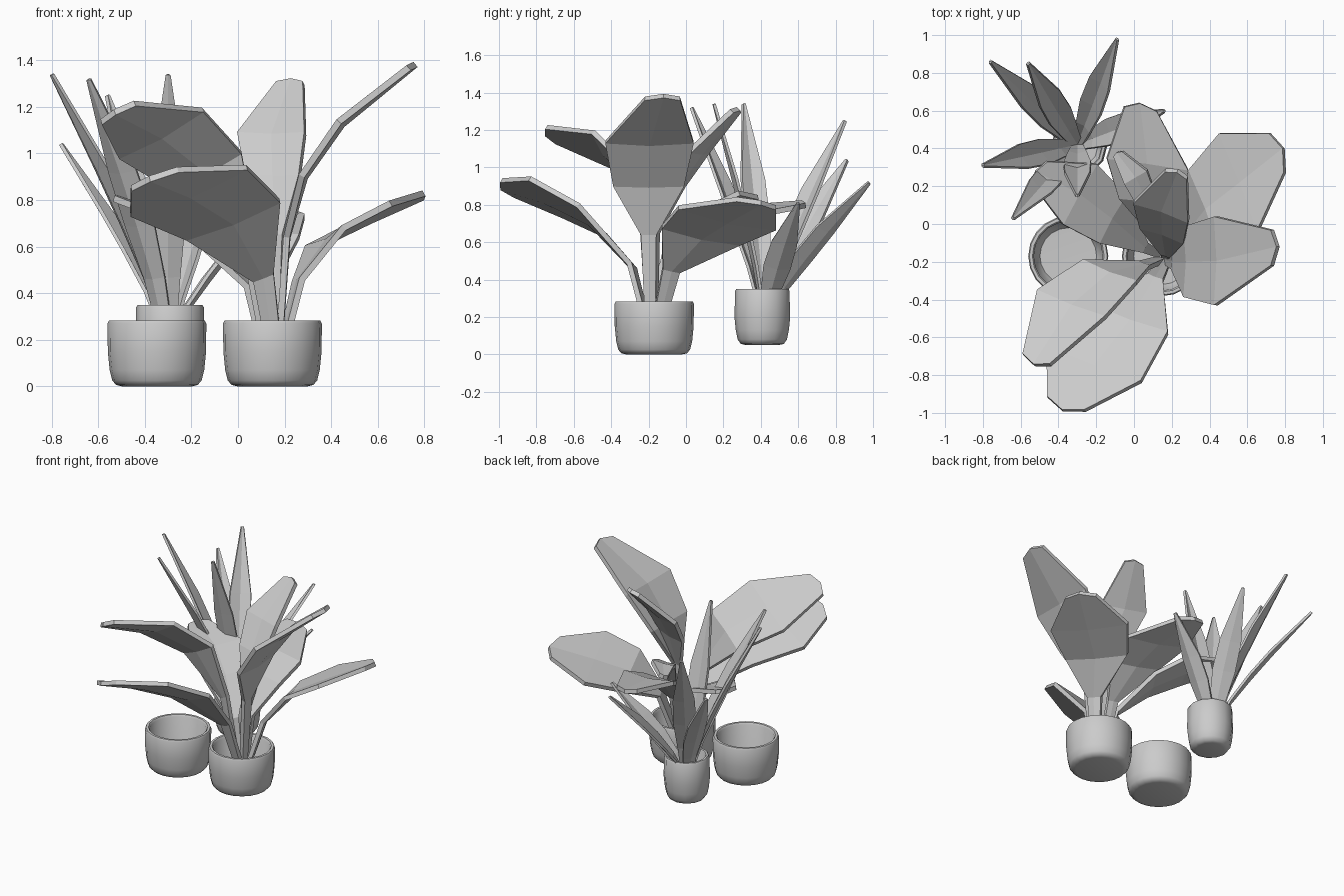
import bpy, bmesh, math
from mathutils import Vector, Matrix

if "Cube" in bpy.data.objects:
    bpy.data.objects.remove(bpy.data.objects["Cube"])


def finish(name, bm, smooth):
    bmesh.ops.recalc_face_normals(bm, faces=bm.faces)
    mesh = bpy.data.meshes.new(name)
    bm.to_mesh(mesh)
    bm.free()
    ob = bpy.data.objects.new(name, mesh)
    bpy.context.collection.objects.link(ob)
    if smooth:
        bpy.ops.object.select_all(action='DESELECT')
        bpy.context.view_layer.objects.active = ob
        ob.select_set(True)
        bpy.ops.object.shade_smooth_by_angle(angle=math.radians(50))
    return ob


# Hollow pot: an (r, z) profile spun around its axis
def pot(name, x, y, profile, sides):
    bm = bmesh.new()
    verts = [bm.verts.new((x + r, y, z)) for r, z in profile]
    edges = [bm.edges.new(p) for p in zip(verts, verts[1:])]
    bmesh.ops.spin(bm, geom=verts + edges, cent=(x, y, 0), axis=(0, 0, 1),
                   angle=math.tau, steps=sides, use_duplicate=False)
    bmesh.ops.remove_doubles(bm, verts=bm.verts, dist=0.0005)
    finish(name, bm, True)


# Leaf: strip along a midrib, three points across, slightly folded
def leaf(name, path, half, widths, thick, fold):
    bm = bmesh.new()
    path = [Vector(p) for p in path]
    half = Vector(half)
    rows = []
    for i, (p, w) in enumerate(zip(path, widths)):
        tangent = path[min(i + 1, len(path) - 1)] - path[max(i - 1, 0)]
        normal = tangent.cross(half).normalized()
        if i == len(path) - 1:          # shoulders sit behind the tip
            back = -tangent.normalized() * half.length * w * 0.35
        else:
            back = Vector()
        if normal.z < 0:
            normal = -normal
        drop = normal * half.length * w * fold
        rows.append([bm.verts.new(q) for q in
                     (p - half * w + back + drop, p - drop, p + half * w + back + drop)])
    for a, b in zip(rows, rows[1:]):
        for j in range(2):
            bm.faces.new((a[j], a[j + 1], b[j + 1], b[j]))
    ob = finish(name, bm, False)
    mod = ob.modifiers.new("thickness", 'SOLIDIFY')
    mod.thickness = thick
    mod.offset = 0


# Pots
wide = [(0, 0), (.15, 0), (.175, .006), (.192, .025), (.203, .07), (.211, .15), (.212, .27),
        (.206, .282), (.19, .282), (.182, .27), (.178, .09), (.15, .045), (0, .04)]
slim = [(0, .05), (.09, .05), (.115, .056), (.132, .08), (.142, .13), (.149, .2), (.145, .34),
        (.139, .35), (.125, .35), (.12, .34), (.12, .13), (.1, .1), (0, .1)]
pot("empty_pot", -.348, -.17, wide, 20)
pot("broad_leaf_pot", .148, -.17, wide, 20)
pot("slim_leaf_pot", -.292, .408, slim, 12)

# Broad leaves: stem top, lower blade, widest point, tip, half-width vector
broad = [.1, .17, .8, 1, .4]


def broad_leaf(name, base, stem, low, wide_pt, tip, half):
    leaf(name, [base, stem, low, wide_pt, tip], half, broad, .028, .04)


broad_leaf("broad_leaf_front", (.17, -.19, .08), (.11, -.29, .47), (-.02, -.51, .71),
           (-.21, -.75, .83), (-.38, -.985, .895), (.25, -.09, .1))
broad_leaf("broad_leaf_front_left", (.14, -.19, .08), (.05, -.22, .62), (-.13, -.26, .92),
           (-.33, -.43, 1.08), (-.53, -.745, 1.18), (.18, -.07, .1))
broad_leaf("broad_leaf_right_low", (.17, -.17, .08), (.26, -.08, .45), (.38, .08, .63),
           (.56, .22, .72), (.79, .4, .815), (.1, -.26, .055))
broad_leaf("broad_leaf_right_high", (.17, -.19, .08), (.21, -.2, .64), (.28, -.2, .9),
           (.44, -.195, 1.13), (.76, -.12, 1.385), (0, -.235, 0))
broad_leaf("broad_leaf_back", (.15, -.15, .08), (.13, -.06, .46), (.09, .12, .66),
           (.07, .32, .75), (.03, .64, .8), (.215, -.03, -.03))
broad_leaf("broad_leaf_top", (.16, -.17, .08), (.17, -.16, .65), (.15, -.05, .9),
           (.145, .07, 1.08), (.23, .28, 1.315), (.145, -.05, .0))
broad_leaf("broad_leaf_back_left", (.13, -.16, .08), (.05, -.12, .43), (-.12, .03, .63),
           (-.29, .16, .74), (-.52, .28, .81), (.09, .16, 0))
broad_leaf("young_leaf", (.14, -.15, .08), (.13, -.06, .52), (.08, .1, .77),
           (.01, .25, .84), (-.09, .38, .83), (.06, .035, .02))

# Slim leaves fanning from the raised pot: tip, roll about the leaf's length
tips = [(-.8, .31, 1.34, 10), (-.64, .03, 1.32, 10), (-.3, .15, 1.34, 0),
        (-.56, .85, 1.25, 10), (-.76, .86, 1.04, 20), (-.09, .98, .92, -25),
        (.16, .6, .81, -15)]
for i, (*tip, roll) in enumerate(tips):
    root, tip = Vector((-.3, .42, .18)), Vector(tip)
    out = tip - root
    side = Vector((-out.y, out.x, 0)).normalized() * .072
    side = Matrix.Rotation(math.radians(roll), 3, out) @ side
    path = []
    for t in (0, .25, .45, .65, 1):
        bend = t ** 1.25
        path.append(root + Vector((out.x * bend, out.y * bend, out.z * t)))
    leaf("slim_leaf_%d" % (i + 1), path, side, [.4, .7, 1, .95, .12], .016, .15)
